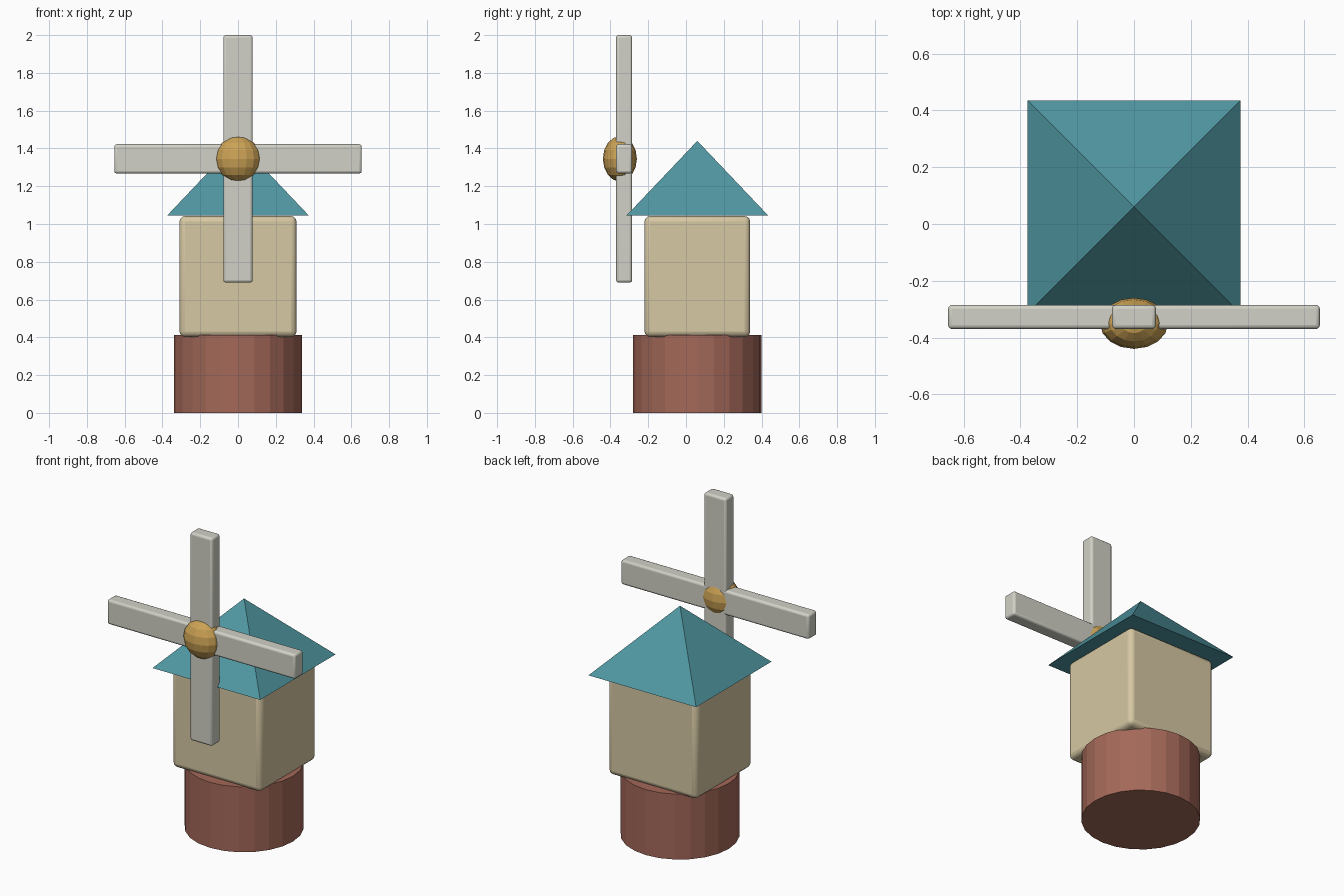
import bpy
from math import pi, radians, sqrt

if "Cube" in bpy.data.objects:
    bpy.data.objects.remove(bpy.data.objects["Cube"])


def finish(name, color, angle=None):
    o = bpy.context.object
    o.name = name
    m = bpy.data.materials.get(color[0]) or bpy.data.materials.new(color[0])
    m.diffuse_color = (*color[1], 1)
    m.use_nodes = True
    m.node_tree.nodes["Principled BSDF"].inputs["Base Color"].default_value = m.diffuse_color
    o.data.materials.append(m)
    if angle:
        bpy.ops.object.shade_smooth_by_angle(angle=radians(angle))
    return o


def rounded_box(name, color, center, size, bevel):
    bpy.ops.mesh.primitive_cube_add(size=1, location=center)
    o = bpy.context.object
    o.scale = size
    bpy.ops.object.transform_apply(location=False, rotation=False, scale=True)
    b = o.modifiers.new("bevel", 'BEVEL')
    b.width, b.segments = bevel, 3
    return finish(name, color, 40)


BRICK = ("brick", (0.37, 0.14, 0.10))
CREAM = ("cream", (0.68, 0.58, 0.37))
TEAL = ("teal", (0.08, 0.31, 0.36))
PALE = ("pale", (0.64, 0.64, 0.57))
GOLD = ("gold", (0.60, 0.36, 0.09))
Y = 0.06      # tower axis
HUB = (0, -0.35, 1.345)

# Round base
bpy.ops.mesh.primitive_cylinder_add(vertices=24, radius=0.34, depth=0.412, location=(0, Y, 0.206))
finish("base", BRICK)

# Tower body
rounded_box("body", CREAM, (0, Y, 0.722), (0.62, 0.56, 0.64), 0.03)

# Pyramid roof
bpy.ops.mesh.primitive_cone_add(vertices=4, radius1=0.375 * sqrt(2), radius2=0, depth=0.395,
                                location=(0, Y, 1.2425), rotation=(0, 0, pi / 4))
finish("roof", TEAL)

# Crossed sails
for name, size in (("sail_vertical", (0.155, 0.085, 1.31)), ("sail_horizontal", (1.31, 0.085, 0.155))):
    rounded_box(name, PALE, (0, -0.3275, HUB[2]), size, 0.014)

# Flattened faceted hub
bpy.ops.mesh.primitive_uv_sphere_add(segments=16, ring_count=8, radius=0.12, location=HUB)
bpy.context.object.scale = (1, 0.75, 1)
finish("hub", GOLD)
